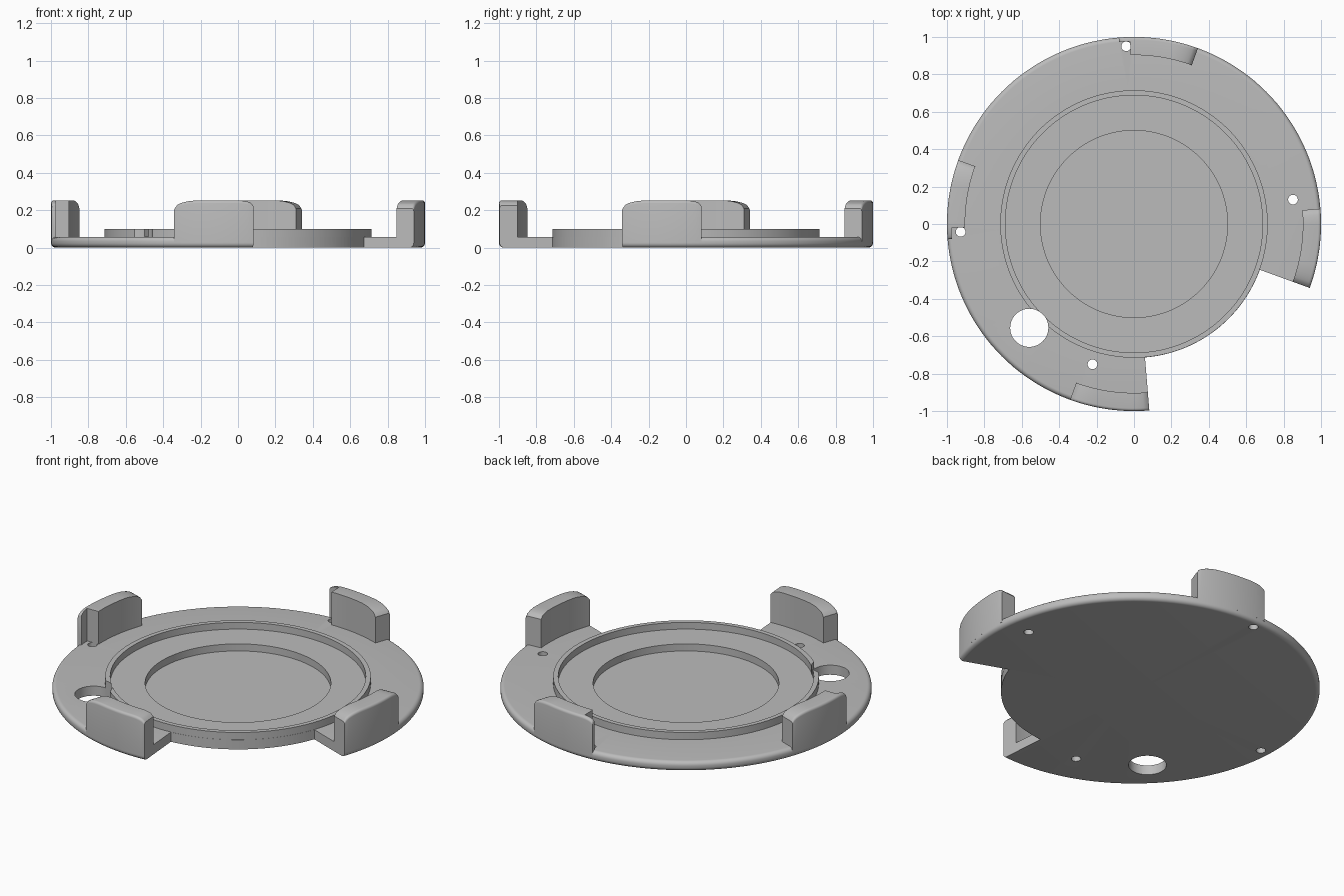
import bpy, bmesh
from math import sin, cos, pi, radians, sqrt

cube = bpy.data.objects.get("Cube")
if cube:
    bpy.data.objects.remove(cube, do_unlink=True)

grey = bpy.data.materials.new("plain grey")
grey.use_nodes = True
GREY = (0.5, 0.5, 0.5, 1)
grey.diffuse_color = GREY
grey.node_tree.nodes["Principled BSDF"].inputs["Base Color"].default_value = GREY


def make_object(name, bm):
    bmesh.ops.recalc_face_normals(bm, faces=bm.faces)
    mesh = bpy.data.meshes.new(name)
    bm.to_mesh(mesh)
    bm.free()
    mesh.materials.append(grey)
    ob = bpy.data.objects.new(name, mesh)
    bpy.context.collection.objects.link(ob)
    return ob


def activate(ob):
    bpy.ops.object.select_all(action='DESELECT')
    ob.select_set(True)
    bpy.context.view_layer.objects.active = ob


def smooth(ob):
    activate(ob)
    bpy.ops.object.shade_smooth_by_angle(angle=radians(30))


def lathe(name, profile, steps=144):
    bm = bmesh.new()
    verts = [bm.verts.new((r, 0, z)) for r, z in profile]
    edges = [bm.edges.new(p) for p in zip(verts, verts[1:])]
    bmesh.ops.spin(bm, geom=verts + edges, axis=(0, 0, 1), cent=(0, 0, 0),
                   angle=2 * pi, steps=steps, use_duplicate=False)
    bmesh.ops.remove_doubles(bm, verts=bm.verts, dist=1e-5)
    return make_object(name, bm)


def sweep(name, angles, section):
    """Loft a radial (r, z) section through the given angles, with end caps."""
    bm = bmesh.new()
    rings = [[bm.verts.new((r * cos(a), r * sin(a), z)) for r, z in section(a)]
             for a in angles]
    n = len(rings[0])
    for p, q in zip(rings, rings[1:]):
        for i in range(n):
            j = (i + 1) % n
            bm.faces.new((p[i], p[j], q[j], q[i]))
    bm.faces.new(rings[0])
    bm.faces.new(rings[-1][::-1])
    return make_object(name, bm)


def spread(a, b, n):
    return [a + (b - a) * i / n for i in range(n + 1)]


def cut(body, cutter):
    mod = body.modifiers.new("cut", 'BOOLEAN')
    mod.operation = 'DIFFERENCE'
    mod.solver = 'EXACT'
    mod.object = cutter
    activate(body)
    bpy.ops.object.modifier_apply(modifier=mod.name)
    bpy.data.objects.remove(cutter, do_unlink=True)


def hole(body, x, y, radius, sides):
    bm = bmesh.new()
    bmesh.ops.create_cone(bm, cap_ends=True, segments=sides, radius1=radius,
                          radius2=radius, depth=1)
    bmesh.ops.translate(bm, verts=bm.verts, vec=(x, y, 0))
    cut(body, make_object("hole_cutter", bm))


# Base plate: rounded flange, raised ring and stepped centre recess
PLATE, RING, EDGE = 0.057, 0.1, 0.024
lower = [(1 - EDGE + EDGE * sin(t), EDGE - EDGE * cos(t)) for t in spread(0, pi / 2, 6)]
upper = [(r, PLATE - z) for r, z in reversed(lower)]
base = lathe("base_plate", [(0, 0)] + lower + upper + [
    (0.715, PLATE), (0.715, RING), (0.688, RING), (0.688, 0.06),
    (0.5, 0.06), (0.5, 0.018), (0, 0.018)])

# Open sector of the flange, then the through holes
sector = sweep("sector_cutter", spread(radians(-85.3), radians(-20), 26),
               lambda a: [(0.716, -0.2), (1.2, -0.2), (1.2, 0.4), (0.716, 0.4)])
cut(base, sector)
hole(base, -0.56, -0.555, 0.102, 48)
for x, y in ((-0.042, 0.95), (-0.927, -0.042), (0.85, 0.13), (-0.222, -0.75)):
    hole(base, x, y, 0.026, 24)
smooth(base)


# Upright clips, with tops that curve down towards both ends
START, END, TOP = -20, 4.7, 0.252


def clip_top(deg):
    drop = 0
    for dist, length, depth in ((deg - START, 8, 0.042), (END - deg, 5, 0.026)):
        t = max(0, 1 - dist / length)
        drop += depth * (1 - sqrt(max(0, 1 - t * t)))
    return TOP - drop


def clip(name, turn, first, last, inner):
    def section(a):
        top = clip_top(a * 180 / pi - turn)
        rim = [(0.985 + 0.015 * cos(t), top - 0.015 + 0.015 * sin(t))
               for t in spread(0, pi / 2, 4)]
        return [(inner, 0.03), (1, 0.03)] + rim + [(inner, top)]
    angles = [radians(turn + d) for d in spread(first, last, 28)]
    smooth(sweep(name, angles, section))


for name, turn, notched in (("right_side_clip", 0, False), ("back_clip", 90, True),
                            ("left_side_clip", 180, True), ("front_clip", 270, False)):
    split = 1.2 if notched else END
    clip(name, turn, START, split, 0.903)
    if notched:
        clip(name + "_thin_tab", turn, split, END, 0.977)
